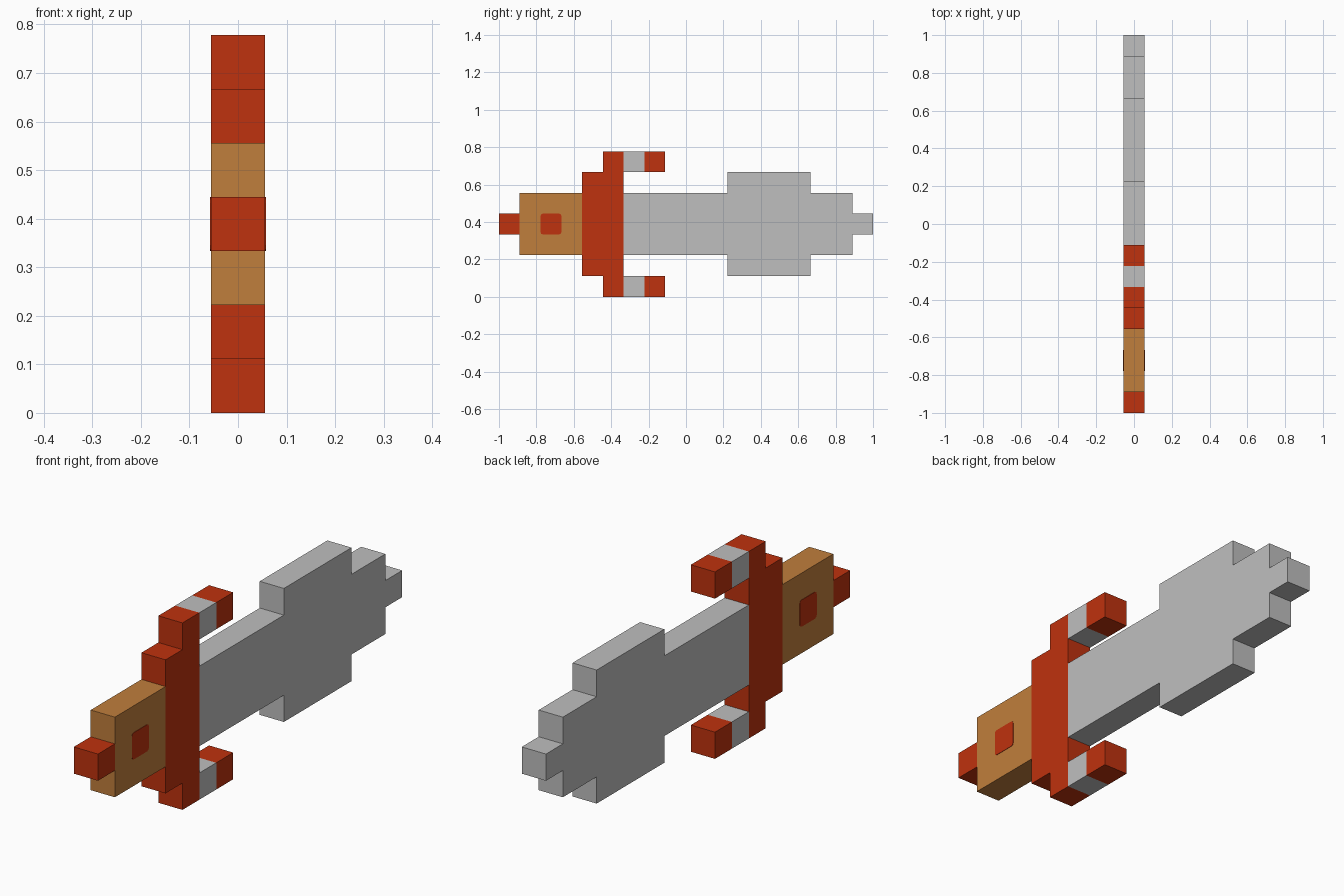
import bpy
import bmesh

if "Cube" in bpy.data.objects:
    bpy.data.objects.remove(bpy.data.objects["Cube"], do_unlink=True)

U = 2 / 9 / 2      # one block; the sword is 18 blocks long and 7 tall
MID = 3.5          # centre height in blocks
HALF = 0.5         # half thickness in blocks


def linear(c):
    c /= 255
    return c / 12.92 if c <= 0.04045 else ((c + 0.055) / 1.055) ** 2.4


def material(name, rgb):
    colour = (*[linear(c) for c in rgb], 1)
    m = bpy.data.materials.new(name)
    m.use_nodes = True
    m.diffuse_color = colour
    m.node_tree.nodes["Principled BSDF"].inputs["Base Color"].default_value = colour
    return m


RED = material("red", (191, 50, 14))
TAN = material("tan", (192, 126, 60))
GREY = material("grey", (191, 191, 191))


def stepped(name, mat, steps, z=MID, x0=-HALF, x1=HALF, round_corners=0):
    """Slab with a stepped outline, mirrored about height z.
    steps: (start, end, half height) along the length, in blocks."""
    upper = []
    for a, b, h in steps:
        upper += [(a, h), (b, h)]
    outline = upper + [(y, -h) for y, h in reversed(upper)]
    bm = bmesh.new()
    face = bm.faces.new([bm.verts.new((x0 * U, y * U - 1, (z + h) * U)) for y, h in outline])
    side = bmesh.ops.extrude_face_region(bm, geom=[face])["geom"]
    moved = [v for v in side if isinstance(v, bmesh.types.BMVert)]
    bmesh.ops.translate(bm, verts=moved, vec=((x1 - x0) * U, 0, 0))
    if round_corners:
        edges = [e for e in bm.edges
                 if abs(e.verts[0].co.x - e.verts[1].co.x) > 1e-5]
        bmesh.ops.bevel(bm, geom=edges, offset=round_corners, segments=2,
                        profile=0.5, affect='EDGES')
    bmesh.ops.recalc_face_normals(bm, faces=bm.faces)
    mesh = bpy.data.meshes.new(name)
    bm.to_mesh(mesh)
    bm.free()
    mesh.materials.append(mat)
    ob = bpy.data.objects.new(name, mesh)
    bpy.context.collection.objects.link(ob)
    return ob


# Main body, from pommel to tip
stepped("pommel", RED, [(0, 1, 0.5)])
stepped("grip", TAN, [(1, 4, 1.5)])
stepped("guard", RED, [(4, 5, 2.5), (5, 6, 3.5)])
stepped("blade", GREY, [(6, 11, 1.5), (11, 15, 2.5), (15, 17, 1.5), (17, 18, 0.5)])

# Prongs pointing along the blade from each end of the guard
for label, z in (("lower", 0.5), ("upper", 6.5)):
    stepped(label + "_prong_band", GREY, [(6, 7, 0.5)], z)
    stepped(label + "_prong_tip", RED, [(7, 8, 0.5)], z)

# Thin inlay plates on both sides of the grip
for label, s in (("left", 1), ("right", -1)):
    a, b = sorted((s * HALF, s * (HALF + 0.015)))
    stepped(label + "_grip_inlay", RED, [(2, 3, 0.5)], MID, a, b, round_corners=0.012)
